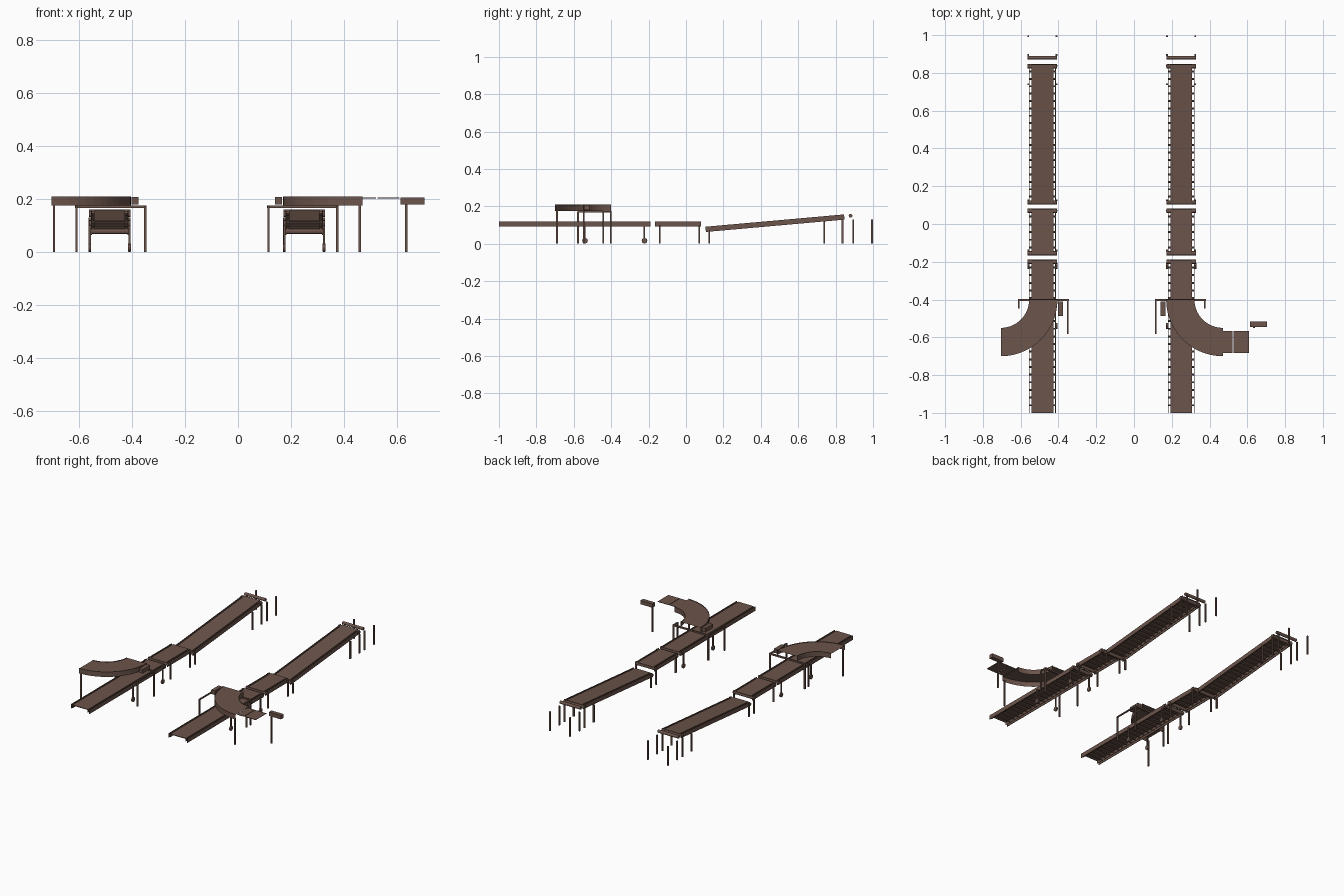
import bpy, bmesh, math
from mathutils import Matrix, Vector

if "Cube" in bpy.data.objects:
    bpy.data.objects.remove(bpy.data.objects["Cube"])

brown = bpy.data.materials.new("brown_metal")
brown.diffuse_color = (0.15, 0.09, 0.07, 1)
brown.use_nodes = True
brown.node_tree.nodes["Principled BSDF"].inputs["Base Color"].default_value = brown.diffuse_color


def finish(bm, name):
    bmesh.ops.recalc_face_normals(bm, faces=bm.faces)
    me = bpy.data.meshes.new(name)
    bm.to_mesh(me)
    bm.free()
    me.materials.append(brown)
    ob = bpy.data.objects.new(name, me)
    bpy.context.collection.objects.link(ob)
    return ob


def box(name, x0, x1, y0, y1, z0, z1):
    bm = bmesh.new()
    m = Matrix.Translation(((x0 + x1) / 2, (y0 + y1) / 2, (z0 + z1) / 2)) \
        @ Matrix.Diagonal((abs(x1 - x0), abs(y1 - y0), abs(z1 - z0), 1))
    bmesh.ops.create_cube(bm, size=1, matrix=m)
    return finish(bm, name)


def rod(name, x0, x1, y, z, r, sides=12):
    # cylinder lying along x
    bm = bmesh.new()
    m = Matrix.Translation(((x0 + x1) / 2, y, z)) @ Matrix.Rotation(math.pi / 2, 4, 'Y')
    bmesh.ops.create_cone(bm, cap_ends=True, segments=sides, radius1=r, radius2=r,
                          depth=abs(x1 - x0), matrix=m)
    return finish(bm, name)


def leg(name, x, y, h, w=0.0045):
    return box(name, x - w, x + w, y - w, y + w, 0, h)


def conveyor(name, cx, y0, y1, top, ends, slope=0.0):
    # belt, side rails, carrying axles and end rollers, tilted about the lower end
    parts = [box(name + "_belt", cx - 0.058, cx + 0.058, y0, y1, top - 0.005, top - 0.001)]
    for s in (-1, 1):
        parts.append(box(name + "_rail", cx + s * 0.067, cx + s * 0.071, y0, y1, top - 0.028, top))
        parts.append(box(name + "_belt_side", cx + s * 0.056, cx + s * 0.058, y0, y1, top - 0.022, top - 0.003))
    n = max(3, round((y1 - y0) / 0.04))
    for i in range(1, n):
        y = y0 + (y1 - y0) * i / n
        parts.append(rod(name + "_axle", cx - 0.068, cx + 0.068, y, top - 0.011, 0.005, 8))
    for y in ends:
        parts.append(rod(name + "_end_roller", cx - 0.078, cx + 0.078, y, top - 0.013, 0.011))
    pivot = Matrix.Translation((cx, y0, top))
    m = pivot @ Matrix.Rotation(slope, 4, 'X') @ pivot.inverted()
    for p in parts:
        p.data.transform(m)


def line(side, cx):
    # flat infeed, short transfer and rising outfeed
    conveyor(side + "_infeed", cx, -1.0, -0.19, 0.12, [-0.2])
    conveyor(side + "_transfer", cx, -0.165, 0.08, 0.12, [-0.155, 0.07])
    conveyor(side + "_incline", cx, 0.105, 0.848, 0.091, [0.113, 0.837], math.atan2(0.066, 0.743))
    rod(side + "_idler_roller", cx - 0.078, cx + 0.078, 0.88, 0.15, 0.01)
    for s in (-1, 1):
        x = cx + s * 0.075
        for y, h in ((-0.14, 0.1), (0.07, 0.1), (0.125, 0.07), (0.74, 0.12),
                     (0.837, 0.13), (0.895, 0.13), (0.994, 0.13)):
            leg(side + "_leg", x, y, h)
        # castered legs
        for y in (-0.54, -0.222):
            box(side + "_caster_leg", x - 0.004, x + 0.004, y - 0.004, y + 0.004, 0.02, 0.1)
            rod(side + "_caster_wheel", x - 0.005, x + 0.005, y, 0.016, 0.015)


def curve(side, axis, d):
    # d = +1 bends toward +x; u is distance from the bend centre toward the line
    def X(u):
        return axis - d * u
    profile = [(0.15, 0.176), (0.15, 0.21), (0.153, 0.21), (0.153, 0.207),
               (0.297, 0.207), (0.297, 0.21), (0.30, 0.21), (0.30, 0.176)]
    bm = bmesh.new()
    steps = 14
    rings = []
    for i in range(steps + 1):
        a = math.pi / 2 * i / steps
        rings.append([bm.verts.new((X(r * math.cos(a)), -0.40 - r * math.sin(a), z)) for r, z in profile])
    for a, b in zip(rings, rings[1:]):
        for j in range(len(profile) - 1):
            bm.faces.new((a[j], a[j + 1], b[j + 1], b[j]))
    finish(bm, side + "_curve_belt")
    # carrying frame with a long outer and a short inner arm
    box(side + "_frame_beam", X(0.09), X(0.36), -0.407, -0.397, 0.165, 0.175)
    for u, y in ((0.355, -0.577), (0.095, -0.443)):
        box(side + "_frame_arm", X(u - 0.004), X(u + 0.004), y - 0.004, -0.40, 0.166, 0.174)
        leg(side + "_frame_leg", X(u), y, 0.17)
        leg(side + "_frame_leg", X(u), -0.403, 0.17)
    leg(side + "_curve_leg", X(0.01), -0.69, 0.18)
    # drive motor
    box(side + "_motor", X(0.303), X(0.33), -0.487, -0.41, 0.18, 0.208)


line("left", -0.485)
line("right", 0.25)
curve("left", -0.705, -1)
curve("right", 0.47, 1)

# discharge plates and control box on the right
box("discharge_plate_inner", 0.47, 0.522, -0.682, -0.567, 0.202, 0.205)
box("discharge_plate_outer", 0.526, 0.61, -0.682, -0.567, 0.202, 0.205)
box("control_box", 0.614, 0.704, -0.545, -0.517, 0.18, 0.206)
leg("control_box_leg", 0.635, -0.547, 0.18)
